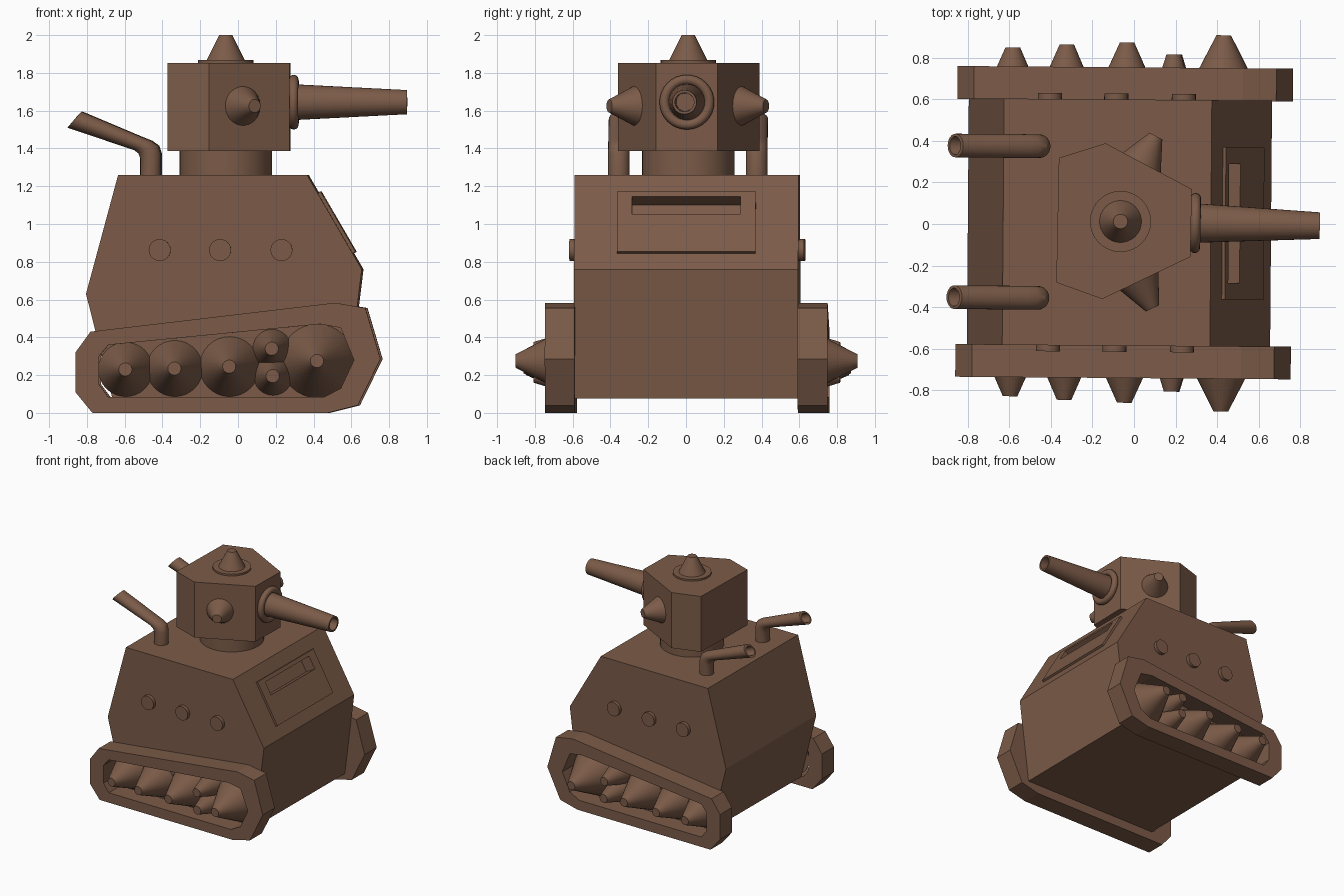
import bpy, bmesh
from math import cos, sin, pi, radians
from mathutils import Vector, Matrix

if "Cube" in bpy.data.objects:
    bpy.data.objects.remove(bpy.data.objects["Cube"])

brown = bpy.data.materials.new("brown_paint")
brown.diffuse_color = (0.2, 0.105, 0.065, 1)
brown.use_nodes = True
brown.node_tree.nodes["Principled BSDF"].inputs["Base Color"].default_value = brown.diffuse_color

# Slight heading offsets of the body and of the turret
BODY = Matrix.Translation((0, 0.006, 0)) @ Matrix.Rotation(radians(-0.45), 4, 'Z')
TURRET = Matrix.Translation((-0.065, 0.012, 0)) @ Matrix.Rotation(radians(-1.2), 4, 'Z')


def skin(name, rings, frame, closed=False, smooth=False):
    """Bridge equal-length rings of points; cap the ends unless closed."""
    bm = bmesh.new()
    rows = [[bm.verts.new(p) for p in ring] for ring in rings]
    n = len(rows[0])
    pairs = list(zip(rows, rows[1:])) + ([(rows[-1], rows[0])] if closed else [])
    for a, b in pairs:
        for i in range(n):
            j = (i + 1) % n
            bm.faces.new((a[i], a[j], b[j], b[i]))
    if not closed:
        bm.faces.new(rows[0])
        bm.faces.new(rows[-1])
    bmesh.ops.recalc_face_normals(bm, faces=bm.faces)
    me = bpy.data.meshes.new(name)
    bm.to_mesh(me)
    bm.free()
    me.materials.append(brown)
    ob = bpy.data.objects.new(name, me)
    bpy.context.collection.objects.link(ob)
    ob.matrix_world = frame
    if smooth:
        bpy.ops.object.select_all(action='DESELECT')
        ob.select_set(True)
        bpy.context.view_layer.objects.active = ob
        bpy.ops.object.shade_smooth_by_angle(angle=radians(35))
    return ob


def lathe(name, profile, origin, axis, frame, closed=False, n=32):
    """Revolve (radius, distance) points around an axis."""
    q = Vector((0, 0, 1)).rotation_difference(Vector(axis))
    rings = [[Vector(origin) + q @ Vector((r * cos(2 * pi * i / n), r * sin(2 * pi * i / n), t))
              for i in range(n)] for r, t in profile]
    return skin(name, rings, frame, closed, True)


def side_ring(pts, y):
    return [(x, y, z) for x, z in pts]


# Hull
hull_pts = [(-0.66, 0.075), (0.575, 0.075), (0.66, 0.76), (0.37, 1.26), (-0.63, 1.26), (-0.80, 0.63)]
hull = skin("hull", [side_ring(hull_pts, -0.593), side_ring(hull_pts, 0.593)], BODY)

# Sloped front plate with a vision slot cut into plate and hull
slope = Vector((0.29, 0, -0.5)).normalized()
normal = Vector((0.5, 0, 0.29)).normalized()


def slope_box(name, s0, s1, half, depth0, depth1):
    top = Vector((0.37, 0, 1.26))
    rings = [[top + slope * s + normal * d + Vector((0, y, 0))
              for s, y in ((s0, -half), (s1, -half), (s1, half), (s0, half))] for d in (depth0, depth1)]
    return skin(name, rings, BODY)


plate = slope_box("front_plate", 0.11, 0.48, 0.367, -0.01, 0.017)
cutter = slope_box("slot_cutter", 0.142, 0.25, 0.287, -0.075, 0.1)
cutter.hide_render = True
cutter.hide_viewport = True
for ob in (hull, plate):
    cut = ob.modifiers.new("slot", 'BOOLEAN')
    cut.operation = 'DIFFERENCE'
    cut.solver = 'EXACT'
    cut.object = cutter

# Tracks, wheels, rivets and exhausts on both sides
outer = [(-0.855, 0.32), (-0.775, 0.43), (0.52, 0.583), (0.68, 0.555), (0.76, 0.285),
         (0.64, 0.04), (0.48, 0), (-0.765, 0), (-0.855, 0.11)]
inner = [(-0.73, 0.30), (-0.68, 0.36), (0.44, 0.47), (0.55, 0.45), (0.62, 0.28),
         (0.55, 0.13), (0.46, 0.083), (-0.68, 0.083), (-0.73, 0.15)]
wheels = [(-0.59, 0.23, 0.145, 0.84), (-0.33, 0.235, 0.15, 0.855), (-0.04, 0.245, 0.16, 0.867),
          (0.185, 0.34, 0.103, 0.812), (0.19, 0.195, 0.103, 0.812), (0.425, 0.275, 0.197, 0.906)]
# Upper and lower edge of each pipe section, then its width
pipe = [((-0.405, 1.25), (-0.515, 1.25), 0.057), ((-0.405, 1.37), (-0.515, 1.35), 0.057),
        ((-0.42, 1.415), (-0.525, 1.375), 0.057), ((-0.455, 1.44), (-0.545, 1.39), 0.057),
        ((-0.50, 1.458), (-0.565, 1.397), 0.057), ((-0.825, 1.595), (-0.90, 1.51), 0.057),
        ((-0.838, 1.583), (-0.89, 1.522), 0.044), ((-0.75, 1.545), (-0.80, 1.487), 0.044)]
for side, s in (("right", -1), ("left", 1)):
    skin(side + "_track", [side_ring(outer, s * 0.59), side_ring(outer, s * 0.748),
                           side_ring(inner, s * 0.748), side_ring(inner, s * 0.59)], BODY, closed=True)
    for i, (x, z, r, tip) in enumerate(wheels):
        lathe(f"{side}_wheel_cone_{i + 1}", [(r, 0), (0.035, tip - 0.59)], (x, s * 0.59, z), (0, s, 0), BODY)
    for i, x in enumerate((-0.41, -0.09, 0.235)):
        lathe(f"{side}_rivet_{i + 1}", [(0.058, 0), (0.058, 0.045)], (x, s * 0.577, 0.862), (0, s, 0), BODY, n=24)
    rings = []
    for (ux, uz), (lx, lz), w in pipe:
        rings.append([((ux + lx) / 2 + cos(a) * (ux - lx) / 2, s * 0.365 + sin(a) * w,
                       (uz + lz) / 2 + cos(a) * (uz - lz) / 2) for a in (2 * pi * k / 24 for k in range(24))])
    skin(side + "_exhaust", rings, BODY, smooth=True)

# Turret (x measured from the turret axis)
lathe("turret_ring", [(0.244, 1.25), (0.244, 1.40)], (0, 0, 0), (0, 0, 1), TURRET, n=40)
plan = [(-0.303, -0.30), (-0.08, -0.375), (0.34, -0.163), (0.34, 0.163), (-0.08, 0.375), (-0.303, 0.30)]
skin("turret", [[(x, y, z) for x, y in plan] for z in (1.387, 1.853)], TURRET)
lathe("hatch_disc", [(0.147, 1.84), (0.147, 1.868)], (0, 0, 0), (0, 0, 1), TURRET)
lathe("hatch_cone", [(0.105, 1.86), (0.035, 2.0)], (0, 0, 0), (0, 0, 1), TURRET)
for side, s in (("right", -1), ("left", 1)):
    lathe(side + "_turret_cone", [(0.115, -0.01), (0.035, 0.16)], (0.09, s * 0.272, 1.625),
          (0.45, s * 0.893, 0), TURRET)

# Gun with collar and hollow muzzle
lathe("gun_collar", [(0.119 + 0.026 * cos(a), 0.36 + 0.026 * sin(a)) for a in (2 * pi * k / 12 for k in range(12))],
      (0, 0, 1.645), (1, 0, 0), TURRET, closed=True)
lathe("gun_barrel", [(0.097, 0.32), (0.064, 0.96), (0.05, 0.96), (0.047, 0.8)],
      (0, 0, 1.645), (1, 0, 0), TURRET)
